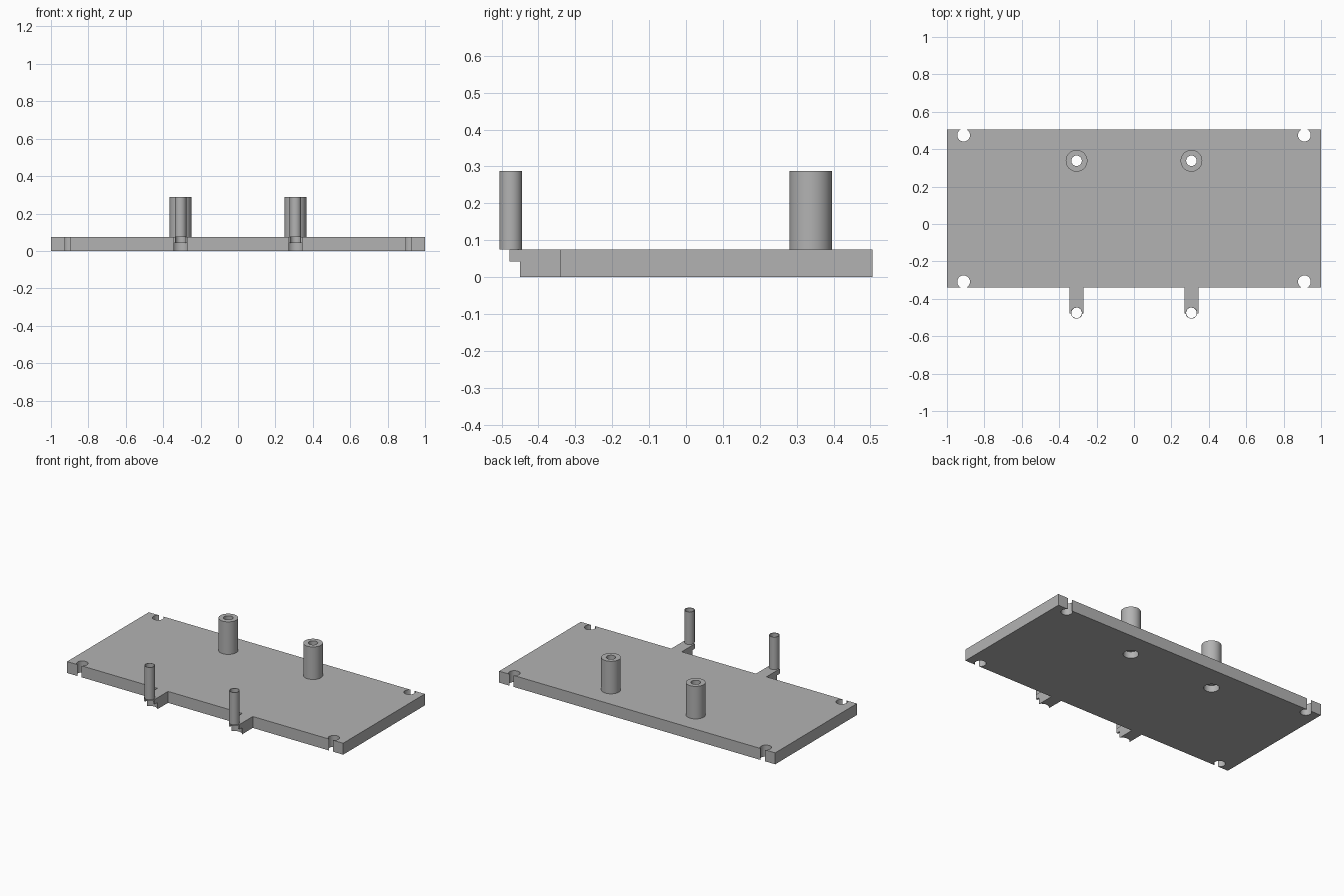
import bpy
import bmesh

cube = bpy.data.objects.get("Cube")
if cube:
    bpy.data.objects.remove(cube, do_unlink=True)

THICK, TOP = 0.075, 0.288
POST_X, BACK_Y, FRONT_Y = 0.307, 0.338, -0.475
BORE = 0.028

grey = bpy.data.materials.new("plain grey")
grey.use_nodes = True
color = (0.45, 0.45, 0.45, 1)
grey.diffuse_color = color
grey.node_tree.nodes["Principled BSDF"].inputs["Base Color"].default_value = color


def finish(obj):
    """Give the part its colour and smooth its round walls."""
    obj.data.materials.clear()
    obj.data.materials.append(grey)
    bpy.ops.object.select_all(action="DESELECT")
    obj.select_set(True)
    bpy.context.view_layer.objects.active = obj
    bpy.ops.object.shade_smooth_by_angle(angle=0.6)


def cylinder(name, x, y, radius, z0, z1):
    bpy.ops.mesh.primitive_cylinder_add(
        vertices=48, radius=radius, depth=z1 - z0, location=(x, y, (z0 + z1) / 2))
    obj = bpy.context.object
    obj.name = name
    return obj


def drill(obj, x, y, radius, z0, z1):
    """Cut a round hole and discard the cutter."""
    cutter = cylinder("hole_cutter", x, y, radius, z0, z1)
    cutter.hide_render = True
    mod = obj.modifiers.new("hole", "BOOLEAN")
    mod.operation, mod.solver, mod.object = "DIFFERENCE", "EXACT", cutter
    bpy.context.view_layer.objects.active = obj
    bpy.ops.object.modifier_apply(modifier=mod.name)
    bpy.data.objects.remove(cutter, do_unlink=True)


# Base plate outline with two front tabs, extruded upwards
back, front, tab_end, half_tab = 0.505, -0.34, -0.478, 0.038
outline = [(1, back), (-1, back), (-1, front)]
for x in (-POST_X, POST_X):
    outline += [(x - half_tab, front), (x - half_tab, tab_end),
                (x + half_tab, tab_end), (x + half_tab, front)]
outline.append((1, front))

bm = bmesh.new()
face = bm.faces.new([bm.verts.new((x, y, 0)) for x, y in outline])
extruded = bmesh.ops.extrude_face_region(bm, geom=[face])["geom"]
bmesh.ops.translate(bm, vec=(0, 0, THICK),
                    verts=[v for v in extruded if isinstance(v, bmesh.types.BMVert)])
bmesh.ops.recalc_face_normals(bm, faces=bm.faces)
mesh = bpy.data.meshes.new("base_plate")
bm.to_mesh(mesh)
bm.free()
plate = bpy.data.objects.new("base_plate", mesh)
bpy.context.collection.objects.link(plate)

for side, label in ((-1, "right"), (1, "left")):
    # Open corner holes
    for y in (0.475, -0.309):
        drill(plate, side * 0.911, y, 0.034, -0.1, 0.2)
    # Hollow posts, with a bore and a wider recess below
    for end, y, radius in (("back", BACK_Y, 0.058), ("front", FRONT_Y, 0.031)):
        x = side * POST_X
        drill(plate, x, y, BORE, -0.1, 0.2)
        drill(plate, x, y, 0.0455, -0.1, 0.043)
        post = cylinder(f"{end}_post_{label}", x, y, radius, THICK, TOP)
        drill(post, x, y, BORE, 0, 0.4)
        finish(post)

finish(plate)
